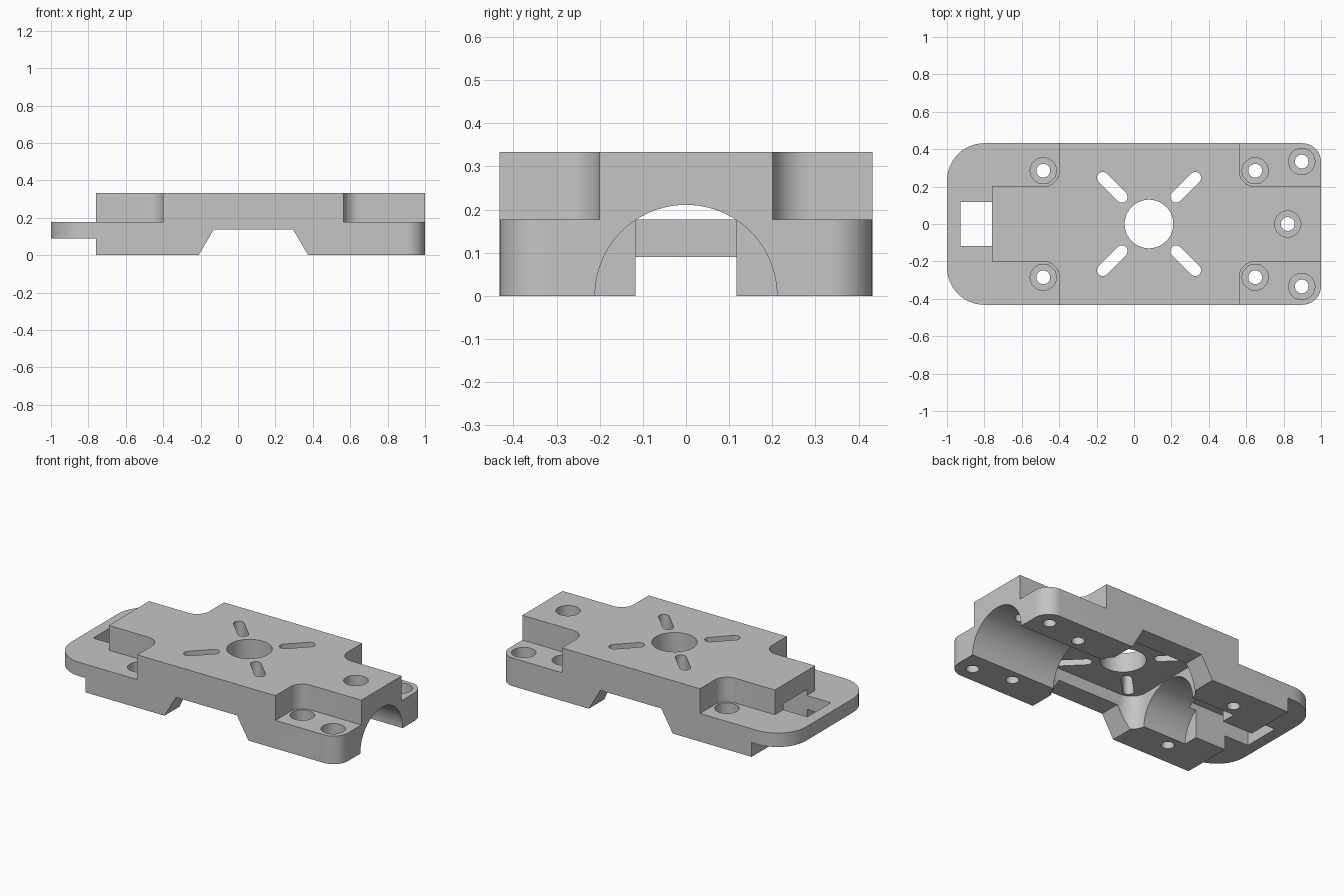
import bpy, bmesh, math
from mathutils import Vector, Matrix

cube = bpy.data.objects.get("Cube")
if cube:
    bpy.data.objects.remove(cube, do_unlink=True)

TOP, DECK, CEILING = 0.333, 0.177, 0.212
HALF_WIDTH = 0.432
CENTRE = 0.08

grey = bpy.data.materials.new("plain grey")
grey.use_nodes = True
grey.diffuse_color = (0.56, 0.56, 0.56, 1)
grey.node_tree.nodes["Principled BSDF"].inputs["Base Color"].default_value = grey.diffuse_color


def rounded(corners, steps=12):
    """Outline from (x, y, radius) corners, each filleted by its radius."""
    out = []
    for i, (x, y, r) in enumerate(corners):
        p = Vector((x, y))
        if not r:
            out.append(p)
            continue
        a = (Vector(corners[i - 1][:2]) - p).normalized()
        b = (Vector(corners[(i + 1) % len(corners)][:2]) - p).normalized()
        for k in range(steps + 1):
            t = k / steps * math.pi / 2
            out.append(p + a * r * (1 - math.sin(t)) + b * r * (1 - math.cos(t)))
    return out


def rectangle(x0, x1, y, r=0):
    return rounded([(x0, -y, r), (x1, -y, r), (x1, y, r), (x0, y, r)])


def disc(x, y, r, n=40):
    """Circle whose flats, not corners, face the axes."""
    angles = [2 * math.pi * (k + 0.5) / n for k in range(n)]
    return [Vector((x + r * math.cos(a), y + r * math.sin(a))) for a in angles]


def prism(name, outline, low, high, matrix=Matrix()):
    """Extrude a flat outline from low to high, then place it."""
    bm = bmesh.new()
    face = bm.faces.new([bm.verts.new((p.x, p.y, low)) for p in outline])
    top = bmesh.ops.extrude_face_region(bm, geom=[face])["geom"]
    bmesh.ops.translate(bm, vec=(0, 0, high - low),
                        verts=[g for g in top if isinstance(g, bmesh.types.BMVert)])
    bm.transform(matrix)
    bmesh.ops.recalc_face_normals(bm, faces=bm.faces)
    mesh = bpy.data.meshes.new(name)
    bm.to_mesh(mesh)
    bm.free()
    mesh.materials.append(grey)
    ob = bpy.data.objects.new(name, mesh)
    bpy.context.collection.objects.link(ob)
    return ob


# Mount body: small fillets at the right end, large ones at the left
body = prism("mount_body", rounded([(-1, -HALF_WIDTH, 0.2), (1, -HALF_WIDTH, 0.1),
                                    (1, HALF_WIDTH, 0.1), (-1, HALF_WIDTH, 0.2)]), 0, TOP)


def cut(name, outline, low, high, matrix=Matrix()):
    cutter = prism(name + "_cutter", outline, low, high, matrix)
    mod = body.modifiers.new(name, "BOOLEAN")
    mod.operation, mod.solver, mod.object = "DIFFERENCE", "EXACT", cutter
    bpy.context.view_layer.objects.active = body
    bpy.ops.object.modifier_apply(modifier=name)
    mesh = cutter.data
    bpy.data.objects.remove(cutter, do_unlink=True)
    bpy.data.meshes.remove(mesh)


# Lengthwise bore, rounded pocket and narrow end slot
along = Matrix.Rotation(math.pi / 2, 4, "Y")
cut("long_bore", disc(0, 0, 0.211, 64), -0.55, 1.2, along)
cut("centre_pocket", rectangle(CENTRE - 0.33, CENTRE + 0.33, 0.3, 0.1), -0.2, CEILING)
cut("end_slot", rectangle(-0.928, -0.5, 0.117), -0.3, CEILING + 0.002)

# Lowered decks around the raised centre
cut("left_deck", rounded([(-1.2, -0.6, 0), (-0.4, -0.6, 0), (-0.4, -0.2, 0.085), (-0.76, -0.2, 0),
                          (-0.76, 0.2, 0), (-0.4, 0.2, 0.085), (-0.4, 0.6, 0), (-1.2, 0.6, 0)]),
    DECK, 0.5)
for s in (-1, 1):
    cut("right_deck", rounded([(1.2, 0.2 * s, 0), (0.563, 0.2 * s, 0.085),
                               (0.563, 0.6 * s, 0), (1.2, 0.6 * s, 0)]), DECK, 0.5)

# Underside of the left tongue
cut("tongue_underside", rectangle(-1.2, -0.76, 0.6), -0.2, 0.09)

# Trapezoid notch across the bottom
across = Matrix.Rotation(math.pi / 2, 4, "X")
cut("cross_notch", [Vector(p) for p in [(-0.27, -0.1), (-0.21, 0), (-0.13, 0.137),
                                        (0.295, 0.137), (0.375, 0), (0.435, -0.1)]],
    -0.6, 0.6, across)

# Centre hole and four diagonal slots
cut("centre_hole", disc(CENTRE, 0, 0.13, 48), 0.1, 0.5)
slot = [Vector((cx + 0.031 * math.cos(a), 0.031 * math.sin(a)))
        for cx, start in ((0.35, -math.pi / 2), (0.205, math.pi / 2))
        for a in (start + math.pi * k / 12 for k in range(13))]
for k in range(4):
    turn = Matrix.Translation((CENTRE, 0, 0)) @ Matrix.Rotation(math.pi * (k / 2 + 0.25), 4, "Z")
    cut("diagonal_slot", slot, 0.1, 0.5, turn)

# Counterbored screw holes
screws = [(0.822, 0, TOP)]
for s in (-1, 1):
    screws += [(x, y * s, DECK) for x, y in ((-0.485, 0.285), (0.648, 0.285), (0.897, 0.334))]
for x, y, surface in screws:
    cut("screw_head", disc(x, y, 0.07), surface - 0.08, surface + 0.1)
    cut("screw_hole", disc(x, y, 0.037, 32), -0.1, surface + 0.1)

# Smooth curves, crisp edges
bpy.ops.object.select_all(action="DESELECT")
body.select_set(True)
bpy.context.view_layer.objects.active = body
bpy.ops.object.shade_smooth_by_angle(angle=math.radians(25))
